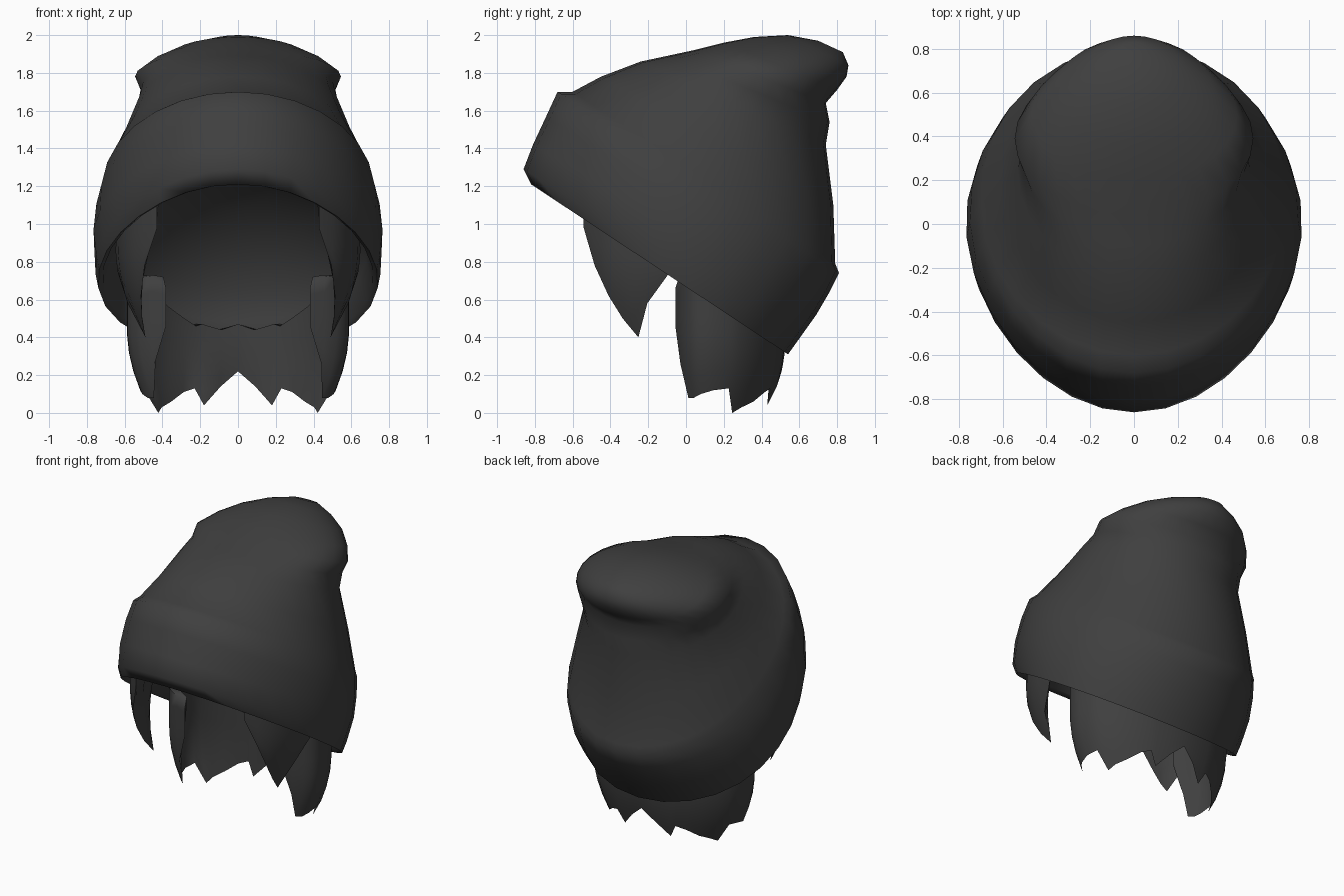
import bpy, bmesh, math

cube = bpy.data.objects.get("Cube")
if cube:
    bpy.data.objects.remove(cube)

charcoal = bpy.data.materials.new("charcoal")
charcoal.use_nodes = True
COLOR = (0.05, 0.05, 0.05, 1)
charcoal.diffuse_color = COLOR
bsdf = charcoal.node_tree.nodes["Principled BSDF"]
bsdf.inputs["Base Color"].default_value = COLOR
bsdf.inputs["Roughness"].default_value = 0.9


def finish(name, bm, angle):
    bmesh.ops.remove_doubles(bm, verts=bm.verts, dist=0.0005)
    bmesh.ops.recalc_face_normals(bm, faces=bm.faces)
    mesh = bpy.data.meshes.new(name)
    bm.to_mesh(mesh)
    bm.free()
    mesh.materials.append(charcoal)
    obj = bpy.data.objects.new(name, mesh)
    bpy.context.collection.objects.link(obj)
    bpy.ops.object.select_all(action="DESELECT")
    obj.select_set(True)
    bpy.context.view_layer.objects.active = obj
    bpy.ops.object.shade_smooth_by_angle(angle=math.radians(angle))


def bridge(bm, a, b, closed):
    for i in range(len(a) if closed else len(a) - 1):
        j = (i + 1) % len(a)
        bm.faces.new((a[i], a[j], b[j], b[i]))


def loft(name, rings, n=28):
    """Tilted egg-shaped rings: front y, front z, back y, back z, half width, egg."""
    bm = bmesh.new()
    loops = []
    for fy, fz, by, bz, w, egg in rings:
        loop = []
        for i in range(n):
            t = 2 * math.pi * i / n
            c = math.cos(t)
            loop.append(bm.verts.new((w * math.sin(t) * (1 + egg * c),
                                      (fy + by) / 2 + (by - fy) / 2 * c,
                                      (fz + bz) / 2 + (bz - fz) / 2 * c)))
        loops.append(loop)
    for a, b in zip(loops, loops[1:]):
        bridge(bm, a, b, True)
    bm.faces.new(loops[0])
    bm.faces.new(loops[-1])
    finish(name, bm, 75)


def hair(name, columns, a, b_back, b_front, cy, curl, z0, thick, rows=7):
    """Curved sheet with a ragged lower edge; columns: angle, top z, tip z."""
    bm = bmesh.new()
    layers = []
    for inner in (0, 1):
        grid = []
        for k, (deg, top, tip) in enumerate(columns):
            sx, cx = math.sin(math.radians(deg)), math.cos(math.radians(deg))
            if cx < 0:  # fuller, squarer curve on the front half
                x, y = math.copysign(abs(sx) ** 0.72, sx) * a, -b_front * (-cx) ** 0.72
            else:
                x, y = a * sx, b_back * cx
            edge = 0 if k in (0, len(columns) - 1) else 1
            col = []
            for r in range(rows):
                v = r / (rows - 1)
                z = top + (tip - top) * v
                s = 1 - curl * max(0, z0 - z) ** 2
                s -= inner * edge * thick * (1 - v ** 2)
                col.append(bm.verts.new((x * s, cy + y * s, z)))
            grid.append(col)
        for p, q in zip(grid, grid[1:]):
            bridge(bm, p, q, False)
        layers.append(grid)
    # close the top between the outer and inner layers
    bridge(bm, [c[0] for c in layers[0]], [c[0] for c in layers[1]], False)
    finish(name, bm, 60)


# Hat in one skin: lining, folded band, then the slouched crown
loft("hat", [
    (-0.02, 1.30, 0.30, 1.08, 0.18, 0),
    (-0.28, 1.37, 0.45, 0.87, 0.42, 0),
    (-0.53, 1.38, 0.54, 0.66, 0.59, 0.06),
    (-0.69, 1.32, 0.55, 0.48, 0.68, 0.10),
    (-0.77, 1.21, 0.51, 0.34, 0.71, 0.14),
    (-0.82, 1.21, 0.54, 0.31, 0.735, 0.14),
    (-0.86, 1.29, 0.59, 0.38, 0.75, 0.14),
    (-0.81, 1.42, 0.69, 0.52, 0.765, 0.09),
    (-0.74, 1.57, 0.76, 0.64, 0.75, 0.05),
    (-0.68, 1.70, 0.81, 0.74, 0.715, 0.03),
    (-0.60, 1.70, 0.79, 0.79, 0.70, 0.03),
    (-0.45, 1.78, 0.78, 1.10, 0.61, 0.04),
    (-0.24, 1.86, 0.74, 1.42, 0.53, 0),
    (-0.10, 1.89, 0.76, 1.54, 0.515, 0),
    (0.04, 1.92, 0.74, 1.64, 0.545, 0),
    (0.20, 1.96, 0.80, 1.71, 0.47, 0),
    (0.36, 1.99, 0.85, 1.78, 0.36, 0),
    (0.54, 2.00, 0.86, 1.84, 0.22, 0),
    (0.70, 1.97, 0.83, 1.91, 0.08, 0)])

# Ragged back hair, mirrored around the nape, its front strands curling inward
half = [(10, 0.44, 0.14), (22, 0.47, 0.04), (26, 0.46, 0.13), (34, 0.50, 0.11),
        (46, 0.56, 0.06), (58, 0.62, 0.03), (67, 0.66, 0.0), (73, 0.70, 0.13),
        (86, 0.72, 0.12), (98, 0.72, 0.10), (110, 0.73, 0.08), (122, 0.73, 0.08),
        (135, 0.72, 0.26), (147, 0.66, 0.46)]
nape = [(-d, t, b) for d, t, b in reversed(half)] + [(0, 0.47, 0.22)] + half
hair("back_hair", nape, 0.59, 0.41, 0.20, 0.12, 1.1, 0.45, 0.14)

# Pointed side locks in front of the ears
lock = [(94, 0.87, 0.74), (104, 0.97, 0.58), (113, 1.05, 0.40), (121, 1.08, 0.50),
        (128, 1.12, 0.62), (136, 1.15, 0.78), (146, 1.17, 0.98)]
for side, sign in (("left", 1), ("right", -1)):
    hair(side + "_side_lock", [(sign * d, t, b) for d, t, b in lock],
         0.65, 0.62, 0.62, 0.0, 0.8, 0.9, 0.16)
